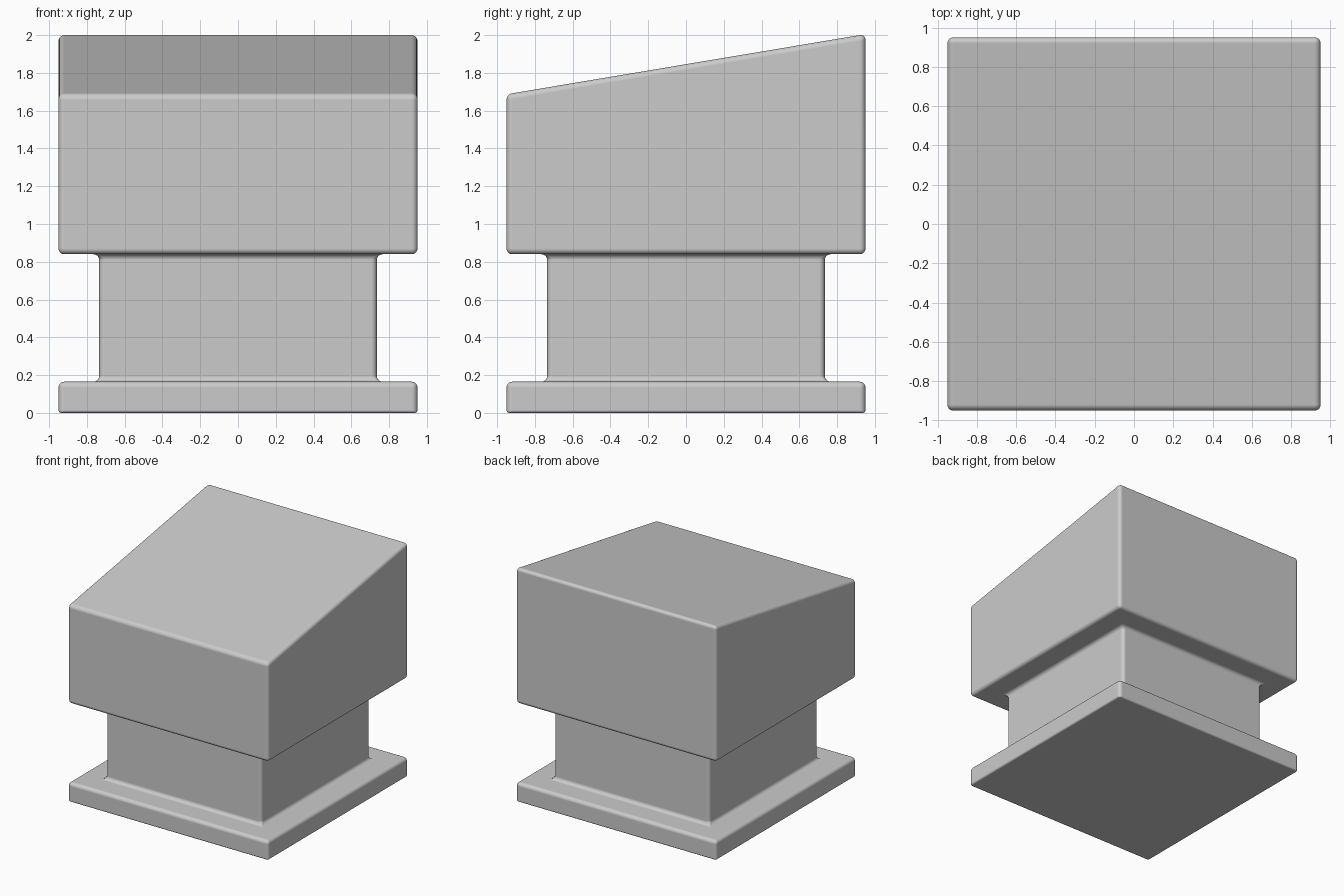
import bpy, bmesh

if "Cube" in bpy.data.objects:
    bpy.data.objects.remove(bpy.data.objects["Cube"])

OUTER, NECK = 0.95, 0.735
ROUND, FOOT_ROUND = 0.03, 0.015

# Stack of square loops: (half width, height at front, height at back)
levels = [
    (OUTER, 0.0, 0.0),
    (OUTER, 0.165, 0.165),
    (NECK, 0.165, 0.165),
    (NECK, 0.84, 0.84),
    (OUTER, 0.84, 0.84),
    (OUTER, 1.687, 2.005),
]

bm = bmesh.new()
rings = [[bm.verts.new(p) for p in ((-h, -h, zf), (h, -h, zf), (h, h, zb), (-h, h, zb))]
         for h, zf, zb in levels]
for low, high in zip(rings, rings[1:]):
    for i in range(4):
        j = (i + 1) % 4
        bm.faces.new((low[i], low[j], high[j], high[i]))
bm.faces.new(rings[0][::-1])
bm.faces.new(rings[-1])
bm.normal_update()

# Rounded edges everywhere a corner exists, tighter around the foot
weight = bm.edges.layers.float.new("bevel_weight_edge")
for e in bm.edges:
    if e.calc_face_angle() > 0.5:
        at_foot = all(v.co.z < 0.001 for v in e.verts)
        e[weight] = FOOT_ROUND / ROUND if at_foot else 1.0

mesh = bpy.data.meshes.new("slanted_pedestal_key")
bm.to_mesh(mesh)
bm.free()
key = bpy.data.objects.new("slanted_pedestal_key", mesh)
bpy.context.collection.objects.link(key)

# Soft fillets on convex and concave edges
bevel = key.modifiers.new("rounding", 'BEVEL')
bevel.limit_method = 'WEIGHT'
bevel.width = ROUND
bevel.segments = 5
bevel.harden_normals = True

bpy.context.view_layer.objects.active = key
key.select_set(True)
bpy.ops.object.shade_smooth_by_angle()
bpy.ops.object.modifier_apply(modifier=bevel.name)
mesh.polygons.foreach_set("use_smooth", [True] * len(mesh.polygons))
